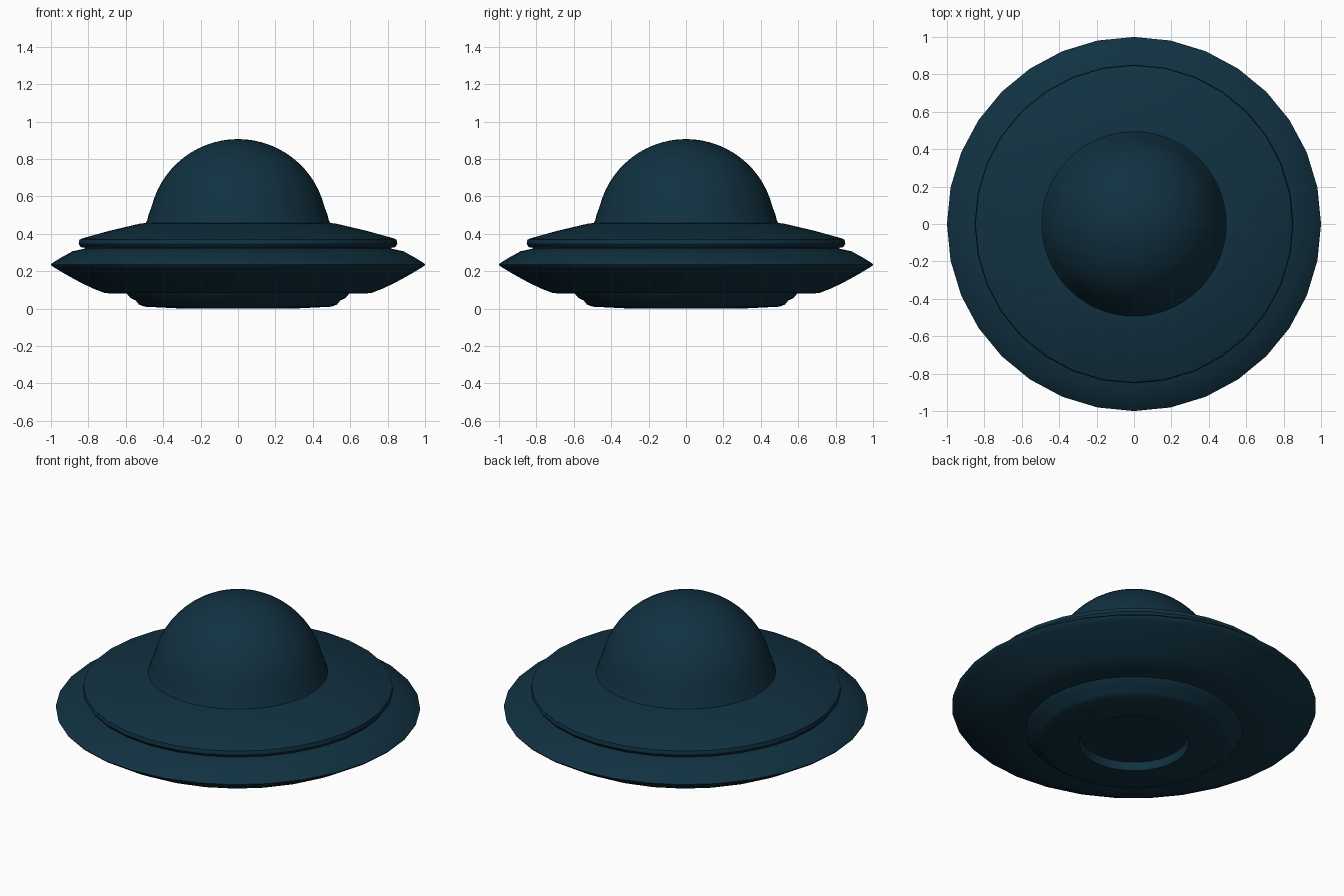
import bpy, bmesh, math

if "Cube" in bpy.data.objects:
    bpy.data.objects.remove(bpy.data.objects["Cube"])

mat = bpy.data.materials.new("dark_teal")
mat.diffuse_color = (0.0055, 0.031, 0.053, 1)
mat.use_nodes = True
mat.node_tree.nodes["Principled BSDF"].inputs["Base Color"].default_value = mat.diffuse_color


def lathe(name, profile, segs):
    """Spin an (r, z) profile listed from bottom to top around the z axis."""
    bm = bmesh.new()
    rings = []
    for r, z in profile:
        if r < 1e-5:
            rings.append([bm.verts.new((0, 0, z))])
        else:
            rings.append([bm.verts.new((r * math.cos(2 * math.pi * i / segs),
                                        r * math.sin(2 * math.pi * i / segs), z))
                          for i in range(segs)])
    for a, b in zip(rings, rings[1:]):
        for i in range(segs):
            j = (i + 1) % segs
            if len(a) == 1:
                bm.faces.new((a[0], b[j], b[i]))
            elif len(b) == 1:
                bm.faces.new((a[i], a[j], b[0]))
            else:
                bm.faces.new((a[i], a[j], b[j], b[i]))
    bmesh.ops.recalc_face_normals(bm, faces=bm.faces)
    me = bpy.data.meshes.new(name)
    bm.to_mesh(me)
    bm.free()
    ob = bpy.data.objects.new(name, me)
    bpy.context.collection.objects.link(ob)
    me.materials.append(mat)
    bpy.ops.object.select_all(action='DESELECT')
    ob.select_set(True)
    bpy.context.view_layer.objects.active = ob
    bpy.ops.object.shade_smooth_by_angle(angle=math.radians(40))
    return ob


# Saucer hull: recessed belly, stepped underside, sharp rim, groove, upper disc
lathe("saucer_hull", [
    (0, 0.05), (0.295, 0.05), (0.30, 0.0), (0.34, 0.002), (0.50, 0.01),
    (0.53, 0.022), (0.548, 0.044), (0.575, 0.056), (0.595, 0.08),
    (0.71, 0.082), (0.77, 0.105), (0.84, 0.138), (0.92, 0.182), (0.975, 0.215),
    (0.997, 0.229), (1.0, 0.236), (0.99, 0.245), (0.95, 0.27), (0.885, 0.306),
    (0.82, 0.32), (0.82, 0.326), (0.84, 0.328), (0.852, 0.345), (0.848, 0.368),
    (0.83, 0.376), (0.69, 0.415), (0.52, 0.455), (0.49, 0.457), (0, 0.457)], 32)

# Cabin dome: small flared foot, then a round cap
R, C = 0.476, 0.43
foot = [(0.495, 0.452), (0.485, 0.475), (0.477, 0.505)]
cap = [(R * math.cos(t), C + R * math.sin(t))
       for t in (math.radians(14 + 76 * i / 14) for i in range(15))]
lathe("cabin_dome", foot + cap, 64)
